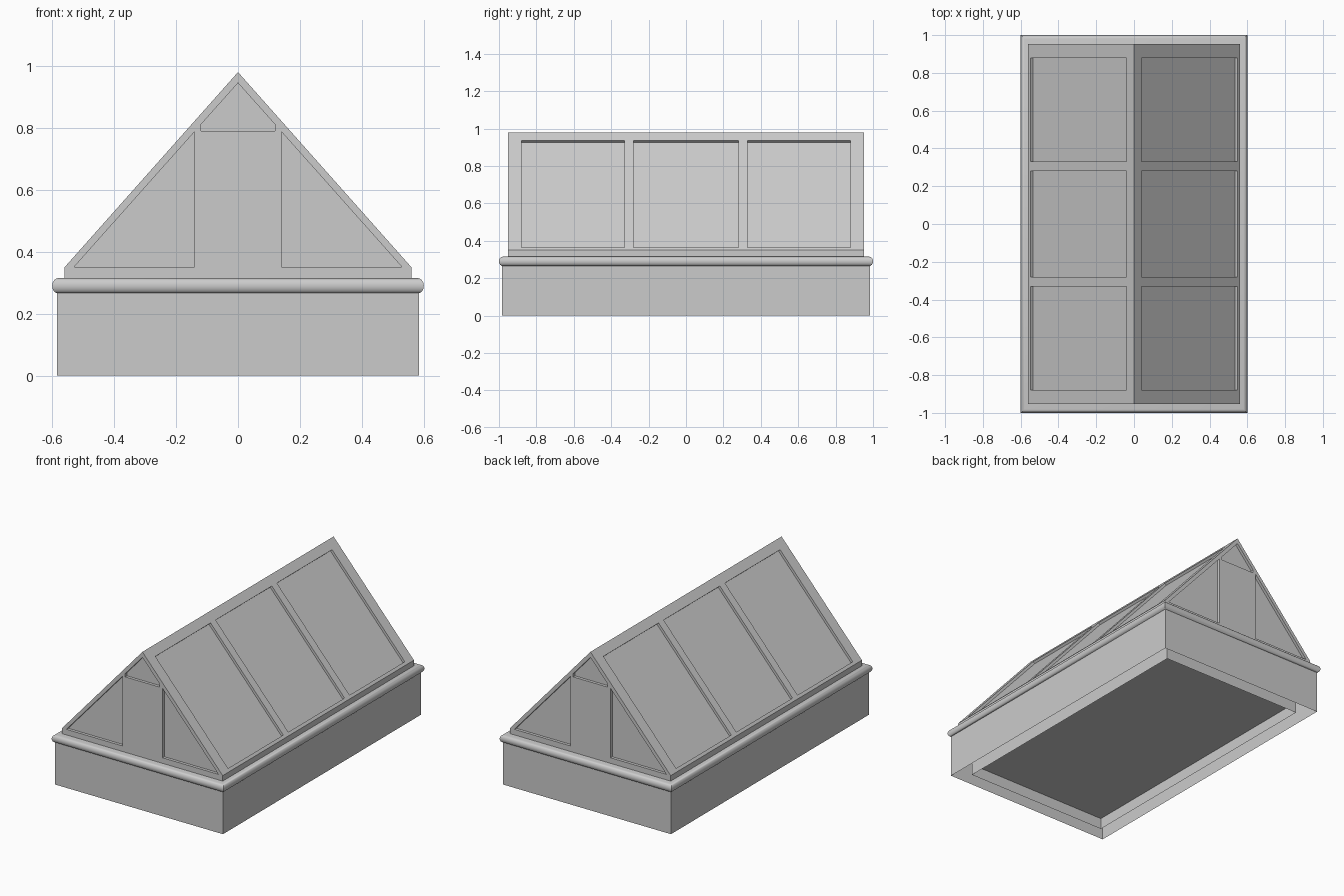
import bpy, bmesh
from math import sin, cos, pi, radians

if "Cube" in bpy.data.objects:
    bpy.data.objects.remove(bpy.data.objects["Cube"], do_unlink=True)

# One plain grey for every part
grey = bpy.data.materials.new("plain grey")
grey.use_nodes = True
colour = (0.6, 0.6, 0.6, 1)
grey.diffuse_color = colour
grey.node_tree.nodes["Principled BSDF"].inputs["Base Color"].default_value = colour


def finish(name, bm):
    bmesh.ops.recalc_face_normals(bm, faces=bm.faces)
    mesh = bpy.data.meshes.new(name)
    bm.to_mesh(mesh)
    bm.free()
    mesh.materials.append(grey)
    obj = bpy.data.objects.new(name, mesh)
    bpy.context.collection.objects.link(obj)
    return obj


def loft(name, rings, caps=True):
    """Rectangular rings of (half x, half y, z), joined in order."""
    bm = bmesh.new()
    loops = [[bm.verts.new((sx * hx, sy * hy, z))
              for sx, sy in ((-1, -1), (1, -1), (1, 1), (-1, 1))]
             for hx, hy, z in rings]
    for low, high in zip(loops, loops[1:]):
        for i in range(4):
            j = (i + 1) % 4
            bm.faces.new((low[i], low[j], high[j], high[i]))
    if caps:
        bm.faces.new(loops[0])
        if len(loops) > 1:
            bm.faces.new(loops[-1])
    return finish(name, bm)


def prism(name, outline, y0, y1):
    """An (x, z) outline extruded along y."""
    bm = bmesh.new()
    face = bm.faces.new([bm.verts.new((x, y0, z)) for x, z in outline])
    new = bmesh.ops.extrude_face_region(bm, geom=[face])["geom"]
    verts = [v for v in new if isinstance(v, bmesh.types.BMVert)]
    bmesh.ops.translate(bm, vec=(0, y1 - y0, 0), verts=verts)
    return finish(name, bm)


# Open curb walls, inner lining and ceiling panel
loft("curb_walls", [(0.585, 0.985, 0), (0.585, 0.985, 0.27)], caps=False)
loft("curb_lining", [(0.497, 0.897, 0), (0.497, 0.897, 0.27)], caps=False)
loft("ceiling_panel", [(0.497, 0.897, 0.07)])

# Rounded trim around the top of the curb
steps = 8
arc = [pi * (i / steps - 0.5) for i in range(steps + 1)]
trim = loft("rounded_trim", [(0.58 + 0.02 * cos(a), 0.98 + 0.02 * cos(a),
                              0.29 + 0.025 * sin(a)) for a in arc])
bpy.context.view_layer.objects.active = trim
trim.select_set(True)
bpy.ops.object.shade_smooth_by_angle(angle=radians(40))
trim.select_set(False)

# Glazed gable body behind the frames
END, DEPTH = 0.95, 0.016
prism("glazing", [(-0.544, 0.3), (0.544, 0.3), (0.544, 0.344),
                  (0, 0.956), (-0.544, 0.344)], -END + DEPTH, END - DEPTH)


def slope(x, inward=0):
    """Point on the roof slope at x, moved inward along its normal."""
    return (x - 0.747 * inward, 0.98 - 1.125 * x - 0.664 * inward)


def roof_bar(name, side, x0, x1, y0, y1):
    pts = [slope(x0), slope(x1), slope(x1, 0.02), slope(x0, 0.02)]
    prism(name, [(side * x, z) for x, z in pts], y0, y1)


# Ridge cap
top, low = slope(0.04), slope(0.04, 0.02)
prism("ridge_cap", [(0, 0.98), top, low, (0, 0.945),
                    (-low[0], low[1]), (-top[0], top[1])], -END, END)

# Roof bars and eaves on both slopes
for side, word in ((1, "left"), (-1, "right")):
    for y0, y1 in ((-END, -0.88), (-0.33, -0.28), (0.28, 0.33), (0.88, END)):
        roof_bar(word + "_roof_bar", side, 0.04, 0.55, y0, y1)
    eave = [(0.56, 0.31), (0.56, 0.35), slope(0.547), slope(0.547, 0.02), (0.53, 0.31)]
    prism(word + "_eave", [(side * x, z) for x, z in eave], -END, END)

# Gable frames, front and back
rake = [(0, 0.98), (0.56, 0.35), (0.53, 0.35), (0, 0.945)]
sill = [(-0.56, 0.31), (0.56, 0.31), (0.56, 0.35), (-0.56, 0.35)]
door = [(-0.14, 0.345), (0.14, 0.345), (0.14, 0.79), (0.12, 0.812),
        (0.12, 0.79), (-0.12, 0.79), (-0.12, 0.812), (-0.14, 0.79)]
for word, s in (("front", -1), ("back", 1)):
    y0, y1 = s * (END - DEPTH - 0.004), s * (END + 0.002)
    for side, hand in ((1, "left"), (-1, "right")):
        prism(f"{word}_{hand}_rake", [(side * x, z) for x, z in rake], y0, y1)
    prism(word + "_sill", sill, y0, y1)
    prism(word + "_centre_panel", door, y0, y1)
